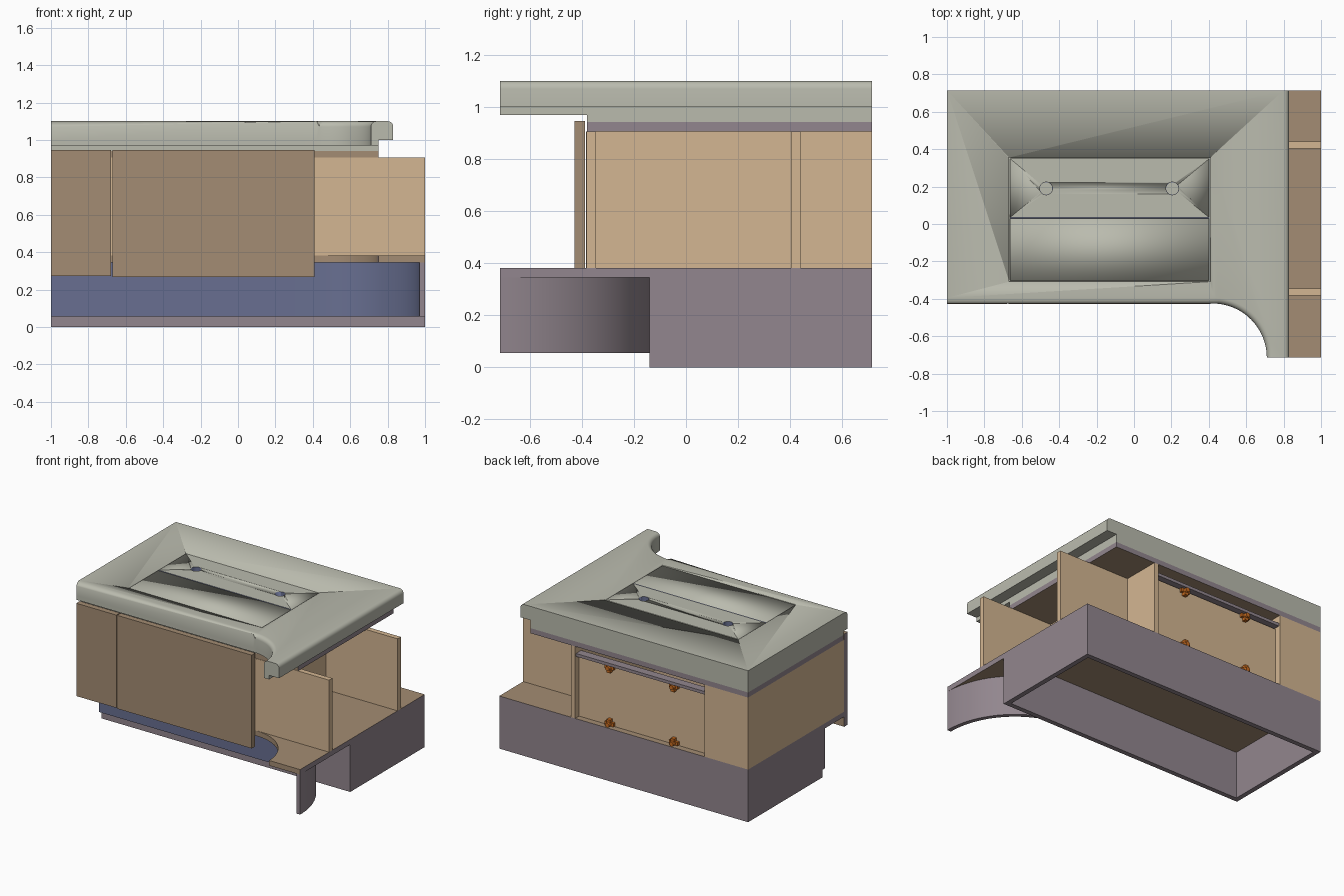
import bpy, bmesh, math
from mathutils import Vector

if "Cube" in bpy.data.objects:
    bpy.data.objects.remove(bpy.data.objects["Cube"])


def material(name, r, g, b):
    """Flat colour from sRGB 0-255 values."""
    m = bpy.data.materials.new(name)
    lin = [((c / 255 + 0.055) / 1.055) ** 2.4 for c in (r, g, b)]
    m.diffuse_color = (*lin, 1)
    m.use_nodes = True
    m.node_tree.nodes["Principled BSDF"].inputs["Base Color"].default_value = m.diffuse_color
    return m


STONE = material("grey_green_stone", 186, 187, 174)
TAN = material("light_wood", 212, 182, 146)
BROWN = material("brown_wood", 164, 140, 115)
PURPLE = material("mauve_panel", 146, 134, 142)
BLUE = material("slate_blue", 104, 111, 145)
ORANGE = material("orange_metal", 200, 108, 32)

CX, YF, YB = 0.42, -0.715, 0.715     # centre of the concave corner, front and back limits


def finish(name, bm, mats, rule=None):
    bmesh.ops.recalc_face_normals(bm, faces=bm.faces)
    bm.normal_update()
    if rule:
        for f in bm.faces:
            f.material_index = rule(f.normal, f.calc_center_median())
    me = bpy.data.meshes.new(name)
    bm.to_mesh(me)
    bm.free()
    for m in mats:
        me.materials.append(m)
    me.polygons.foreach_set("use_smooth", [True] * len(me.polygons))
    me.set_sharp_from_angle(angle=math.radians(30))
    ob = bpy.data.objects.new(name, me)
    bpy.context.collection.objects.link(ob)
    return ob


def add_box(bm, x0, x1, y0, y1, z0, z1):
    vs = bmesh.ops.create_cube(bm, size=1)["verts"]
    for v in vs:
        v.co = Vector(((x0 + x1) / 2 + v.co.x * (x1 - x0),
                       (y0 + y1) / 2 + v.co.y * (y1 - y0),
                       (z0 + z1) / 2 + v.co.z * (z1 - z0)))


def box(name, x0, x1, y0, y1, z0, z1, mats, rule=None):
    bm = bmesh.new()
    add_box(bm, x0, x1, y0, y1, z0, z1)
    return finish(name, bm, mats, rule)


def prism_bm(pts, z0, z1):
    bm = bmesh.new()
    f = bm.faces.new([bm.verts.new((x, y, z0)) for x, y in pts])
    top = bmesh.ops.extrude_face_region(bm, geom=[f])["geom"]
    for v in top:
        if isinstance(v, bmesh.types.BMVert):
            v.co.z = z1
    return bm


def arc(r, n=28):
    """Quarter arc of the concave corner, from the front run to the right wing."""
    return [(CX + r * math.sin(t * math.pi / 2 / n), YF + r * math.cos(t * math.pi / 2 / n))
            for t in range(n + 1)]


def outer_edges(n, c):
    """Second colour on the cut ends: left, right and back."""
    return 1 if abs(n.x) > 0.99 or n.y > 0.9 else 0


def outline(r, right):
    return [(-1, YB), (-1, YF + r)] + arc(r) + [(right, YF), (right, YB)]


# Worktop slab with rounded front and right top edges
bm = prism_bm(outline(0.29, 0.83), 1.0, 1.1)
edges = []
for e in bm.edges:
    a, b = e.verts[0].co, e.verts[1].co
    if min(a.z, b.z) > 1.09:
        m = (a + b) / 2
        on_end = abs(a.y - YF) < 1e-4 and abs(b.y - YF) < 1e-4
        if not on_end and m.x > -0.99 and m.y < YB - 0.01:
            edges.append(e)
bmesh.ops.bevel(bm, geom=edges, offset=0.03, segments=5, profile=0.5, affect='EDGES')
top = finish("worktop", bm, [STONE, BLUE])


# Panel joints, centre slit and cable holes cut into the worktop
def cut(name, bm, mat):
    c = finish(name, bm, [mat])
    c.hide_render = True
    c.hide_viewport = True
    mod = top.modifiers.new(name, 'BOOLEAN')
    mod.object, mod.operation, mod.solver = c, 'DIFFERENCE', 'EXACT'
    mod.material_mode = 'TRANSFER'


W = 0.003
for i, (x0, x1, y0, y1, m) in enumerate([
        (-0.665, 0.405, 0.352, 0.352, STONE), (-0.665, 0.405, -0.305, -0.305, STONE),
        (-0.665, -0.665, -0.305, 0.352, STONE), (0.405, 0.405, -0.305, 0.352, STONE),
        (-0.66, 0.40, 0.032, 0.032, BLUE)]):
    bm = bmesh.new()
    add_box(bm, x0 - W, x1 + W, y0 - W, y1 + W, 1.088, 1.15)
    cut(f"joint_cutter_{i}", bm, m)
for i, x in enumerate((-0.47, 0.205)):
    bm = bmesh.new()
    bmesh.ops.create_cone(bm, cap_ends=True, segments=32, radius1=0.034, radius2=0.034, depth=0.2)
    bmesh.ops.translate(bm, verts=bm.verts, vec=(x, 0.19, 1.13))
    cut(f"hole_cutter_{i}", bm, BLUE)
    bm = bmesh.new()
    bmesh.ops.create_cone(bm, cap_ends=True, segments=32, radius1=0.033, radius2=0.033, depth=0.004)
    bmesh.ops.translate(bm, verts=bm.verts, vec=(x, 0.19, 1.033))
    finish(f"hole_floor_{i}", bm, [STONE])

# Worktop lower lip, recessed layer and support board
finish("worktop_lip", prism_bm(outline(0.29, 0.75), 0.97, 1.0), [STONE])
box("worktop_recess_layer", -1, 0.75, -0.38, YB, 0.942, 0.97, [STONE])
box("support_board", -1, 0.75, -0.38, YB, 0.905, 0.942, [BROWN, PURPLE], outer_edges)

# Deck with the concave corner
finish("deck", prism_bm(outline(0.33, 1.0), 0.345, 0.382), [BROWN, PURPLE], outer_edges)

# Hollow base, open below
T = 0.035
for name, x0, x1, y0, y1 in [("front", -1, 1, -0.14, -0.14 + T), ("back", -1, 1, YB - T, YB),
                             ("left", -1, -1 + T, -0.14 + T, YB - T),
                             ("right", 1 - T, 1, -0.14 + T, YB - T)]:
    box(f"base_{name}", x0, x1, y0, y1, 0, 0.345, [PURPLE])

# Curved plinth skirt: blue front, mauve back
pts = [(-1, YF + 0.55)] + arc(0.55) + arc(0.58)[::-1] + [(-1, YF + 0.58)]
finish("plinth_skirt", prism_bm(pts, 0.055, 0.345), [PURPLE, BLUE],
       lambda n, c: 1 if n.y < -1e-3 and c.x < 0.975 else 0)

# Front doors
box("left_door", -1, -0.678, -0.428, -0.388, 0.272, 0.946, [BROWN, PURPLE],
    lambda n, c: 1 if n.x < -0.9 else 0)
box("main_door", -0.672, 0.41, -0.428, -0.388, 0.268, 0.946, [BROWN])

# Upright panels of the cabinet and the open right wing
Z0, Z1 = 0.382, 0.905
box("left_side_panel", -1, -0.965, -0.385, YB, Z0, Z1, [TAN])
box("inner_partition", -0.685, -0.65, -0.385, YB - 0.035, Z0, Z1, [TAN])
box("right_partition", 0.39, 0.425, -0.385, YB, Z0, Z1, [TAN])
box("wing_panel_front", 0.425, 1, -0.383, -0.345, Z0, Z1, [TAN])
box("wing_panel_back", 0.425, 1, 0.403, 0.44, Z0, Z1, [TAN])
box("back_panel", -0.965, -0.65, YB - 0.035, YB, Z0, Z1, [TAN])

# Recessed back hatch with rail
box("back_hatch", -0.65, 0.39, 0.645, 0.67, Z0, 0.82, [TAN])
box("back_rail", -0.65, 0.39, 0.645, 0.705, 0.828, 0.85, [PURPLE])

# Hinge fittings on the hatch
for i, (x, z, s) in enumerate([(x, *zs) for x in (-0.38, 0.135) for zs in ((0.40, 1), (0.81, -1))]):
    bm = bmesh.new()
    add_box(bm, x - 0.035, x + 0.035, 0.668, 0.69, z - 0.013, z + 0.013)
    add_box(bm, x - 0.014, x + 0.014, 0.668, 0.70, z + s * 0.013 - 0.022, z + s * 0.013 + 0.022)
    knob = bmesh.ops.create_cone(bm, cap_ends=True, segments=16, radius1=0.02, radius2=0.016, depth=0.045)
    for v in knob["verts"]:
        v.co = Vector((x + v.co.x, 0.69 + v.co.z, z + v.co.y))
    finish(f"hinge_{i}", bm, [ORANGE])
